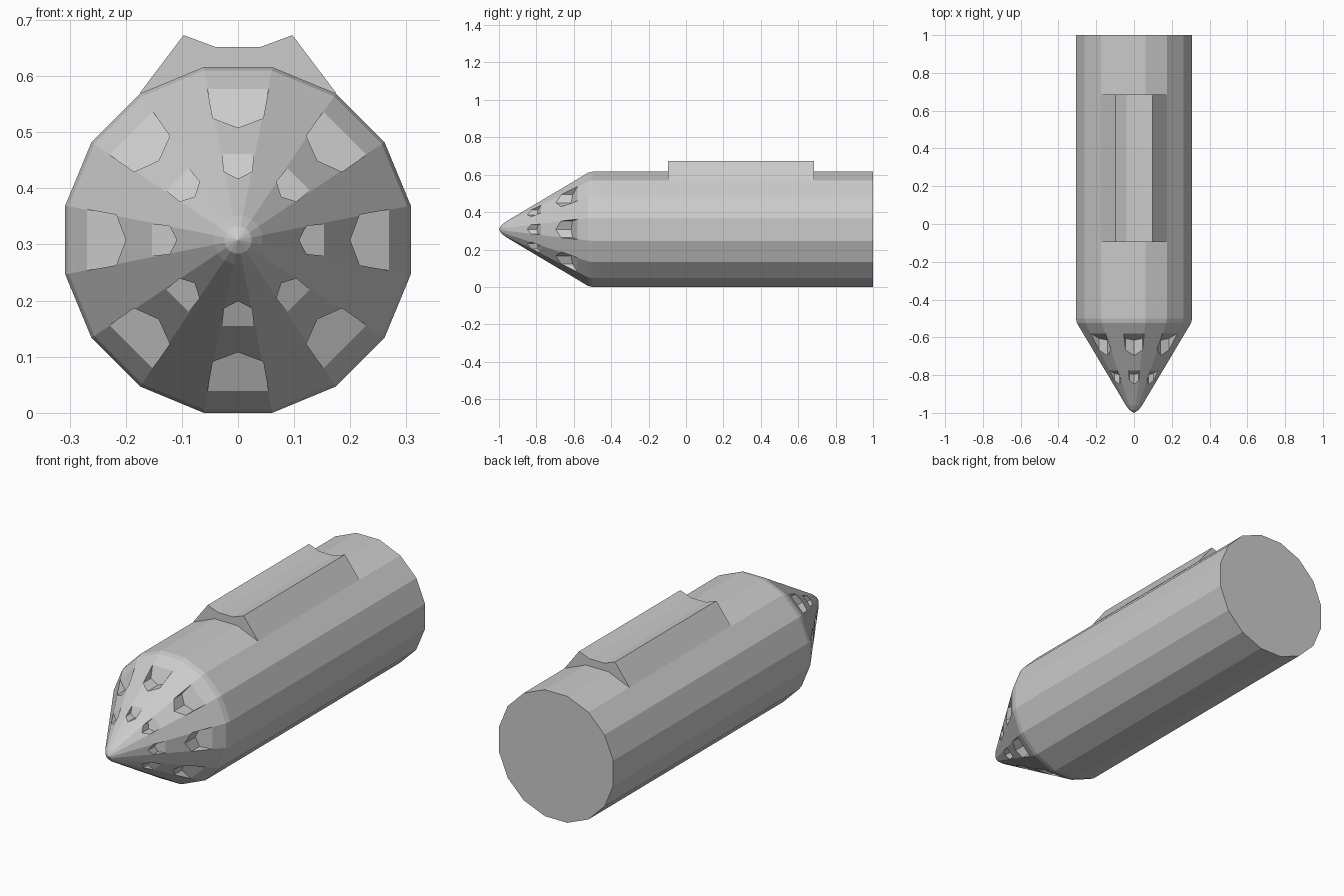
import bpy, bmesh, math
from mathutils import Matrix

if "Cube" in bpy.data.objects:
    bpy.data.objects.remove(bpy.data.objects["Cube"])

CZ = 0.308            # height of the body axis
SIDES = 16
K = 1 / math.cos(math.pi / SIDES)   # flat distance -> corner radius


def finish(bm, name):
    bmesh.ops.recalc_face_normals(bm, faces=bm.faces)
    me = bpy.data.meshes.new(name)
    bm.to_mesh(me)
    bm.free()
    ob = bpy.data.objects.new(name, me)
    bpy.context.collection.objects.link(ob)
    return ob


def loft(bm, rings):
    """Skin between equal-length closed rings and cap both ends."""
    loops = [[bm.verts.new(p) for p in ring] for ring in rings]
    n = len(loops[0])
    for a, b in zip(loops, loops[1:]):
        for i in range(n):
            j = (i + 1) % n
            bm.faces.new((a[i], a[j], b[j], b[i]))
    bm.faces.new(loops[0])
    bm.faces.new(loops[-1])
    return [v for l in loops for v in l]


# Body: 16-sided cylinder with rounded shoulder and pointed nose
profile = [(1.0, 0.308), (-0.5, 0.308), (-0.525, 0.302), (-0.545, 0.290),
           (-0.96, 0.043), (-0.985, 0.024), (-1.0, 0.001)]
bm = bmesh.new()
loft(bm, [[(r * K * math.cos((i + 0.5) * math.tau / SIDES), y,
            CZ + r * K * math.sin((i + 0.5) * math.tau / SIDES))
           for i in range(SIDES)] for y, r in profile])
body = finish(bm, "body")

# Nose notches: V-bottomed grooves along the axis, two rings of eight
bm = bmesh.new()


def notch(tip, side, width, back, lean, angle):
    section = [(0, tip), (width, side), (width * 1.2, side + 0.05),
               (width * 1.2, side + 0.12), (-width * 1.2, side + 0.12),
               (-width * 1.2, side + 0.05), (-width, side)]
    outer = 0.290 - (back * -1 - 0.545) * 0.595   # nose radius at the back edge
    front = [(x, -1.1, z) for x, z in section]
    rear = [(x, back + (z - outer) * lean, z) for x, z in section]
    vs = loft(bm, [front, rear])
    bmesh.ops.transform(bm, verts=vs, matrix=Matrix.Translation((0, 0, CZ))
                        @ Matrix.Rotation(angle, 4, 'Y'))


def cut(name):
    global bm
    cutter = finish(bm, name)
    bm = bmesh.new()
    cutter.hide_render = True
    mod = body.modifiers.new(name, 'BOOLEAN')
    mod.operation = 'DIFFERENCE'
    mod.solver = 'EXACT'
    mod.object = cutter
    bpy.context.view_layer.objects.active = body
    bpy.ops.object.modifier_apply(modifier=name)
    bpy.data.objects.remove(cutter)


for i in range(8):
    notch(0.200, 0.217, 0.045, -0.58, 0.5, i * math.tau / 8)
cut("large_notch_cutter")
for i in range(8):
    notch(0.109, 0.122, 0.025, -0.775, 0.5, i * math.tau / 8)
cut("small_notch_cutter")
bm.free()

# Top rail: flared saddle with a shallow channel
half = [(0.04, 0.652), (0.097, 0.673), (0.175, 0.57)]
outline = half + [(-x, z) for x, z in reversed(half)]
bm = bmesh.new()
loft(bm, [[(x, y, z) for x, z in outline] for y in (-0.095, 0.685)])
finish(bm, "top_rail")
